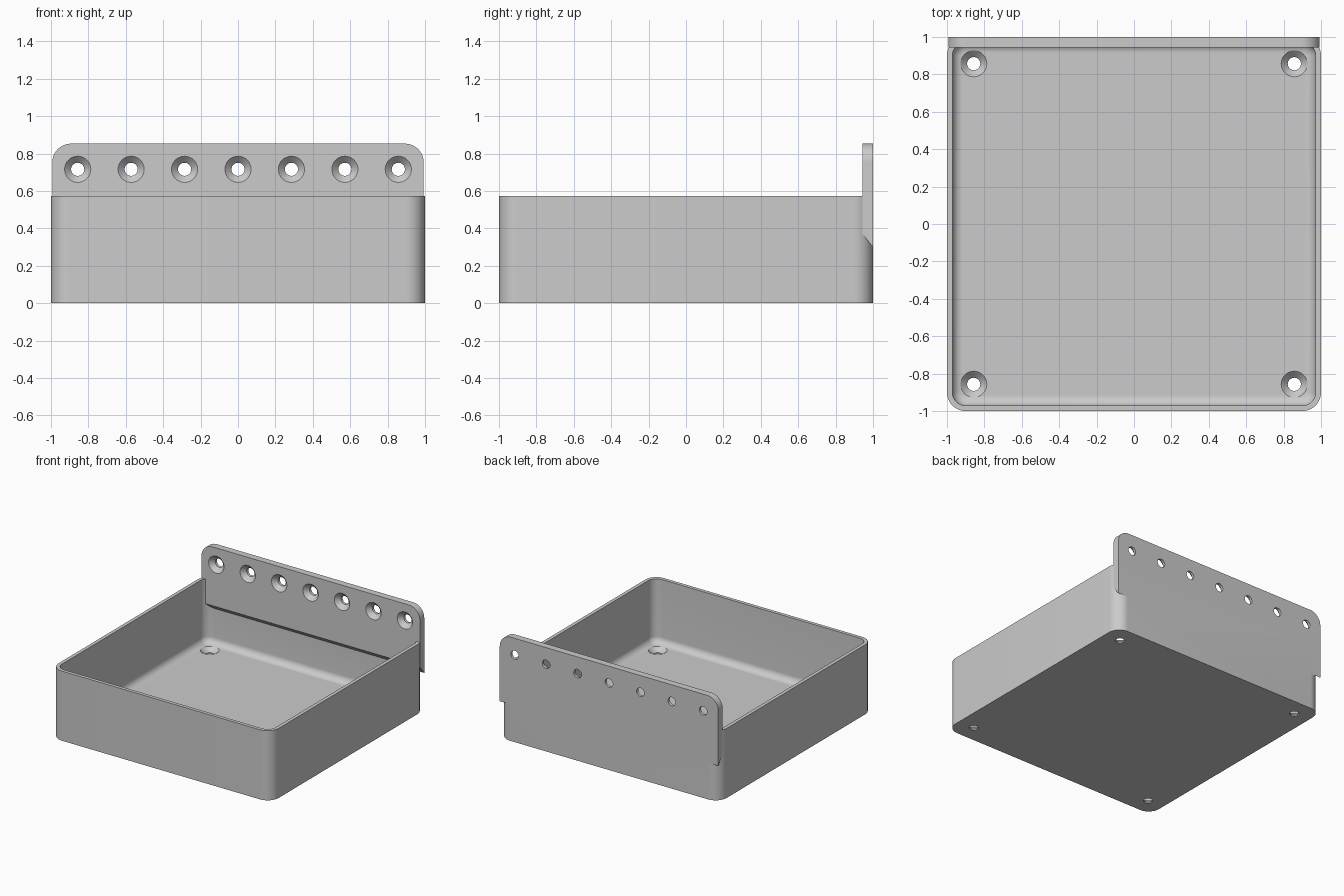
import bpy, bmesh
from math import sin, cos, pi
from mathutils import Vector

if "Cube" in bpy.data.objects:
    bpy.data.objects.remove(bpy.data.objects["Cube"], do_unlink=True)

WALL, FLOOR, RIM = 0.029, 0.045, 0.572
PLATE_FRONT, PLATE_TOP = 0.943, 0.853
CORNER, FILLET = 0.1, 0.055
HOLE, HEAD, HOLE_POS = 0.035, 0.07, 0.857

grey = bpy.data.materials.new("light grey plastic")
grey.use_nodes = True
colour = (0.6, 0.6, 0.6, 1)
grey.diffuse_color = colour
grey.node_tree.nodes["Principled BSDF"].inputs["Base Color"].default_value = colour


def arc(cx, cy, r, start, sweep, n):
    return [(cx + r * cos(start + sweep * i / n), cy + r * sin(start + sweep * i / n))
            for i in range(n + 1)]


def rounded_square(half, r):
    c = half - r
    points = []
    for k, (sx, sy) in enumerate(((1, 1), (-1, 1), (-1, -1), (1, -1))):
        points += arc(sx * c, sy * c, r, k * pi / 2, pi / 2, 12)
    return points


def circle(cx, cy, r):
    return arc(cx, cy, r, 0, 2 * pi, 40)[:-1]


def loft(bm, loops):
    """Skin a stack of equal-length loops and cap both ends."""
    rings = [[bm.verts.new(p) for p in loop] for loop in loops]
    n = len(rings[0])
    for a, b in zip(rings, rings[1:]):
        for i in range(n):
            j = (i + 1) % n
            bm.faces.new((a[i], a[j], b[j], b[i]))
    bm.faces.new(rings[0])
    bm.faces.new(rings[-1])


def finish(name, bm):
    bmesh.ops.recalc_face_normals(bm, faces=bm.faces[:])
    mesh = bpy.data.meshes.new(name)
    bm.to_mesh(mesh)
    bm.free()
    mesh.materials.append(grey)
    obj = bpy.data.objects.new(name, mesh)
    bpy.context.collection.objects.link(obj)
    return obj


def flat(points, z):
    return [Vector((x, y, z)) for x, y in points]


def upright(points, y):
    return [Vector((x, y, z)) for x, z in points]


def combine(target, other, operation):
    mod = target.modifiers.new(operation.lower(), "BOOLEAN")
    mod.operation, mod.solver, mod.object = operation, "EXACT", other
    bpy.context.view_layer.objects.active = target
    bpy.ops.object.modifier_apply(modifier=mod.name)
    bpy.data.objects.remove(other, do_unlink=True)


# Outer shell of the tray
bm = bmesh.new()
outline = rounded_square(1, CORNER)
loft(bm, [flat(outline, 0), flat(outline, RIM)])
tray = finish("wall_tray", bm)

# Cavity with a rounded edge around the floor
bm = bmesh.new()
layers = []
for i in range(11):
    a = pi / 2 * i / 10
    inset = FILLET * (1 - sin(a))
    shape = rounded_square(1 - WALL - inset, CORNER - WALL - inset)
    layers.append(flat(shape, FLOOR + FILLET * (1 - cos(a))))
layers.append(flat(rounded_square(1 - WALL, CORNER - WALL), RIM + 0.1))
loft(bm, layers)
combine(tray, finish("cavity_cutter", bm), "DIFFERENCE")

# Mounting plate along the back, with a sloped lower edge
bm = bmesh.new()
half = 0.993
top = []
for side, start in ((1, 0), (-1, pi / 2)):
    top += arc(side * (half - CORNER), PLATE_TOP - CORNER, CORNER, start, pi / 2, 12)
loft(bm, [upright(top + [(-half, low), (half, low)], y)
          for y, low in ((PLATE_FRONT, 0.37), (1, 0.3))])
combine(tray, finish("mounting_plate", bm), "UNION")

# Countersunk screw holes: four in the floor, seven in the plate
bm = bmesh.new()
profile = ((0.01, HEAD + 0.01), (HOLE - HEAD, HOLE), (-0.1, HOLE))
for x in (-HOLE_POS, HOLE_POS):
    for y in (-HOLE_POS, HOLE_POS):
        loft(bm, [flat(circle(x, y, r), FLOOR + d) for d, r in profile])
for i in range(7):
    x = HOLE_POS * (i - 3) / 3
    loft(bm, [upright(circle(x, 0.716, r), PLATE_FRONT - d) for d, r in profile])
combine(tray, finish("screw_hole_cutter", bm), "DIFFERENCE")

# Smooth the curves and keep the edges crisp
bpy.ops.object.select_all(action="DESELECT")
tray.select_set(True)
bpy.context.view_layer.objects.active = tray
bpy.ops.object.shade_smooth_by_angle(angle=pi / 6)
